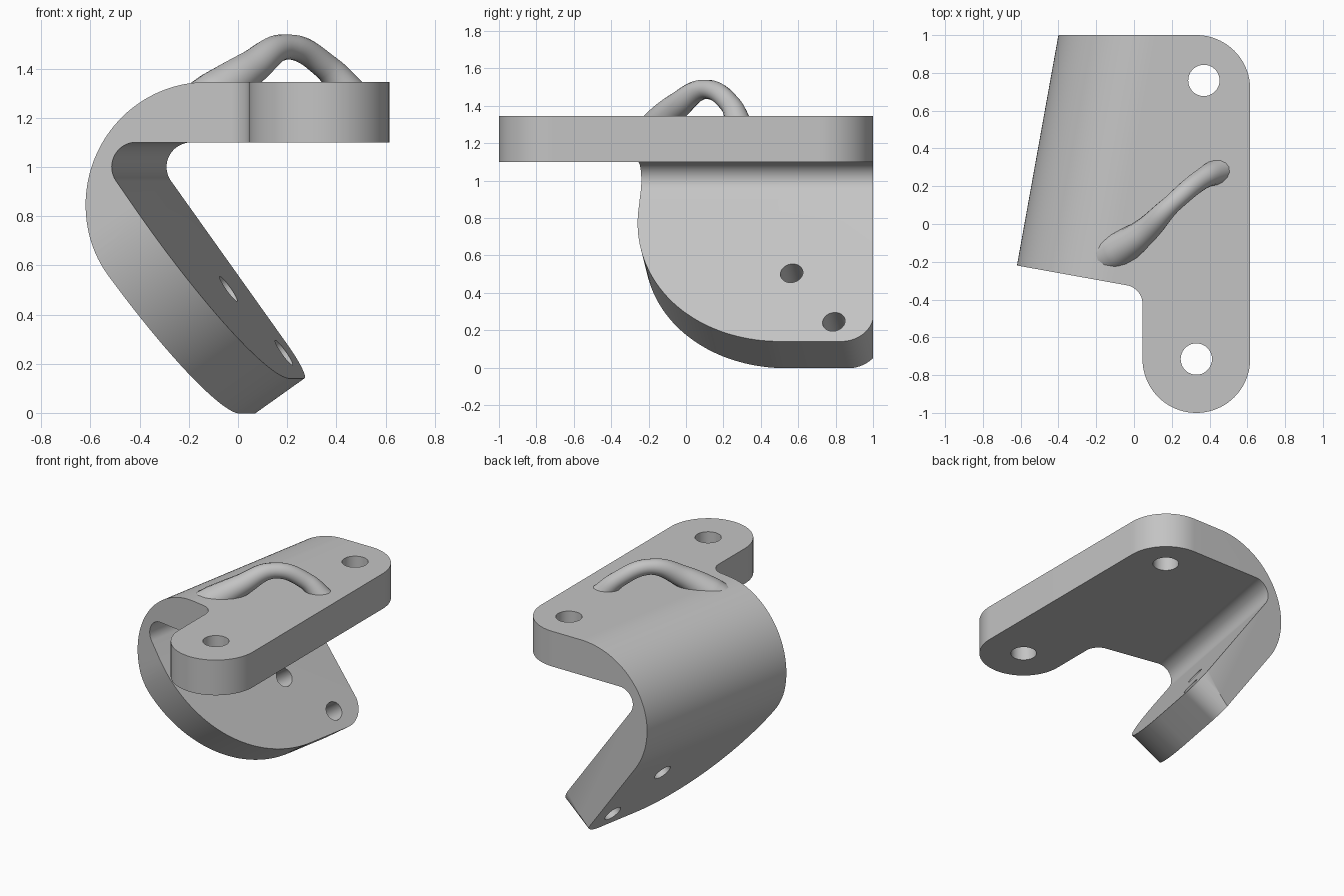
import bpy, bmesh, math
from mathutils import Vector

cube = bpy.data.objects.get("Cube")
if cube:
    bpy.data.objects.remove(cube, do_unlink=True)

grey = bpy.data.materials.new("plain grey")
grey.use_nodes = True
grey.diffuse_color = (0.55, 0.55, 0.55, 1)
grey.node_tree.nodes["Principled BSDF"].inputs["Base Color"].default_value = (0.55, 0.55, 0.55, 1)


def arc(cx, cy, r, a0, a1, n=24):
    angles = [math.radians(a0 + (a1 - a0) * i / n) for i in range(n + 1)]
    return [(cx + r * math.cos(a), cy + r * math.sin(a)) for a in angles]


def prism(name, pts, origin, ax, ay, along, d0, d1):
    """Extrude a flat outline, given in the axes ax and ay, from d0 to d1."""
    bm = bmesh.new()
    verts = [bm.verts.new(origin + ax * p + ay * q + along * d0) for p, q in pts]
    face = bm.faces.new(verts)
    ext = bmesh.ops.extrude_face_region(bm, geom=[face])["geom"]
    bmesh.ops.translate(bm, vec=along * (d1 - d0),
                        verts=[g for g in ext if isinstance(g, bmesh.types.BMVert)])
    bmesh.ops.recalc_face_normals(bm, faces=bm.faces)
    mesh = bpy.data.meshes.new(name)
    bm.to_mesh(mesh)
    bm.free()
    mesh.materials.append(grey)
    obj = bpy.data.objects.new(name, mesh)
    bpy.context.collection.objects.link(obj)
    return obj


def cut(target, tool, operation="DIFFERENCE"):
    mod = target.modifiers.new("cut", "BOOLEAN")
    mod.operation, mod.solver, mod.object = operation, "EXACT", tool
    bpy.ops.object.select_all(action="DESELECT")
    bpy.context.view_layer.objects.active = target
    target.select_set(True)
    bpy.ops.object.modifier_apply(modifier=mod.name)
    bpy.data.objects.remove(tool, do_unlink=True)


X, Y, Z, O = Vector((1, 0, 0)), Vector((0, 1, 0)), Vector((0, 0, 1)), Vector((0, 0, 0))

# Bend axis V is turned in plan; U is across it; the leg runs along S with normal N
turn, slope = math.radians(10.2), math.radians(55)
U = Vector((math.cos(turn), -math.sin(turn), 0))
V = Vector((math.sin(turn), math.cos(turn), 0))
S = U * math.cos(slope) - Z * math.sin(slope)
N = U * math.sin(slope) + Z * math.cos(slope)
leg_origin = U * -0.445 + Z * 0.943
FRONT, LEG_LEN, THICK = -0.326, 0.98, 0.25

# Bent plate: side profile swept along the bend axis
tip_in = leg_origin + S * 1.1
tip_out = tip_in - N * THICK
profile = [(1.3, 1.345)] + arc(-0.071, 0.845, 0.5, 90, 215, 40)
profile += [(p.dot(U), p.z) for p in (tip_out, tip_in)]
profile += arc(-0.363, 1.0, 0.1, 215, 90) + [(1.3, 1.10)]
bracket = prism("bent_bracket", profile, O, U, Z, V, -1.5, 1.5)

# Plan outline with the front tab and rounded corners
outline = [(-1.04, -0.144)] + arc(-0.055, -0.423, 0.1, 80, 0, 12)
outline += arc(0.33, -0.715, 0.285, 180, 360, 40) + arc(0.33, 0.715, 0.285, 0, 90)
outline += [(-1.04, 1.0)]
cut(bracket, prism("plan_cutter", outline, O, X, Y, Z, -1, 3), "INTERSECT")

# Rounded end of the leg
R = 0.86
end = [(-1.6, LEG_LEN - R)] + arc(FRONT + R, LEG_LEN - R, R, 180, 90, 40)
end += arc(0.865, LEG_LEN - 0.157, 0.157, 90, 0, 16)
end += [(1.6, LEG_LEN - 0.157), (1.6, 1.6), (-1.6, 1.6)]
cut(bracket, prism("leg_cutter", end, leg_origin, V, S, N, -0.4, 0.05))

# Bolt holes in the plate and the leg
for x, y in ((0.37, 0.76), (0.33, -0.715)):
    cut(bracket, prism("plate_hole", arc(x, y, 0.083, 0, 350, 35), O, X, Y, Z, 1, 1.5))
for v, s in ((0.549, 0.535), (0.811, 0.852)):
    cut(bracket, prism("leg_hole", arc(v, s, 0.061, 0, 350, 35), leg_origin, V, S, N, -0.4, 0.1))

# Arched handle, thicker at its feet, sunk into the plate
path = [(-0.17, -0.18, 1.235, 0.1), (-0.09, -0.14, 1.295, 0.098), (0.05, -0.045, 1.4, 0.072),
        (0.2, 0.105, 1.488, 0.051), (0.36, 0.238, 1.405, 0.055), (0.46, 0.285, 1.29, 0.072)]
curve = bpy.data.curves.new("handle", "CURVE")
curve.dimensions, curve.bevel_depth, curve.bevel_resolution = "3D", 1, 6
curve.use_fill_caps = True
spline = curve.splines.new("BEZIER")
spline.resolution_u = 10
spline.bezier_points.add(len(path) - 1)
for bp, (x, y, z, r) in zip(spline.bezier_points, path):
    bp.co, bp.radius = (x, y, z), r
    bp.handle_left_type = bp.handle_right_type = "AUTO"
curve.materials.append(grey)
handle = bpy.data.objects.new("handle", curve)
bpy.context.collection.objects.link(handle)
bpy.ops.object.select_all(action="DESELECT")
bpy.context.view_layer.objects.active = handle
handle.select_set(True)
bpy.ops.object.convert(target="MESH")

bracket.select_set(True)
bpy.ops.object.shade_smooth_by_angle(angle=math.radians(30))
